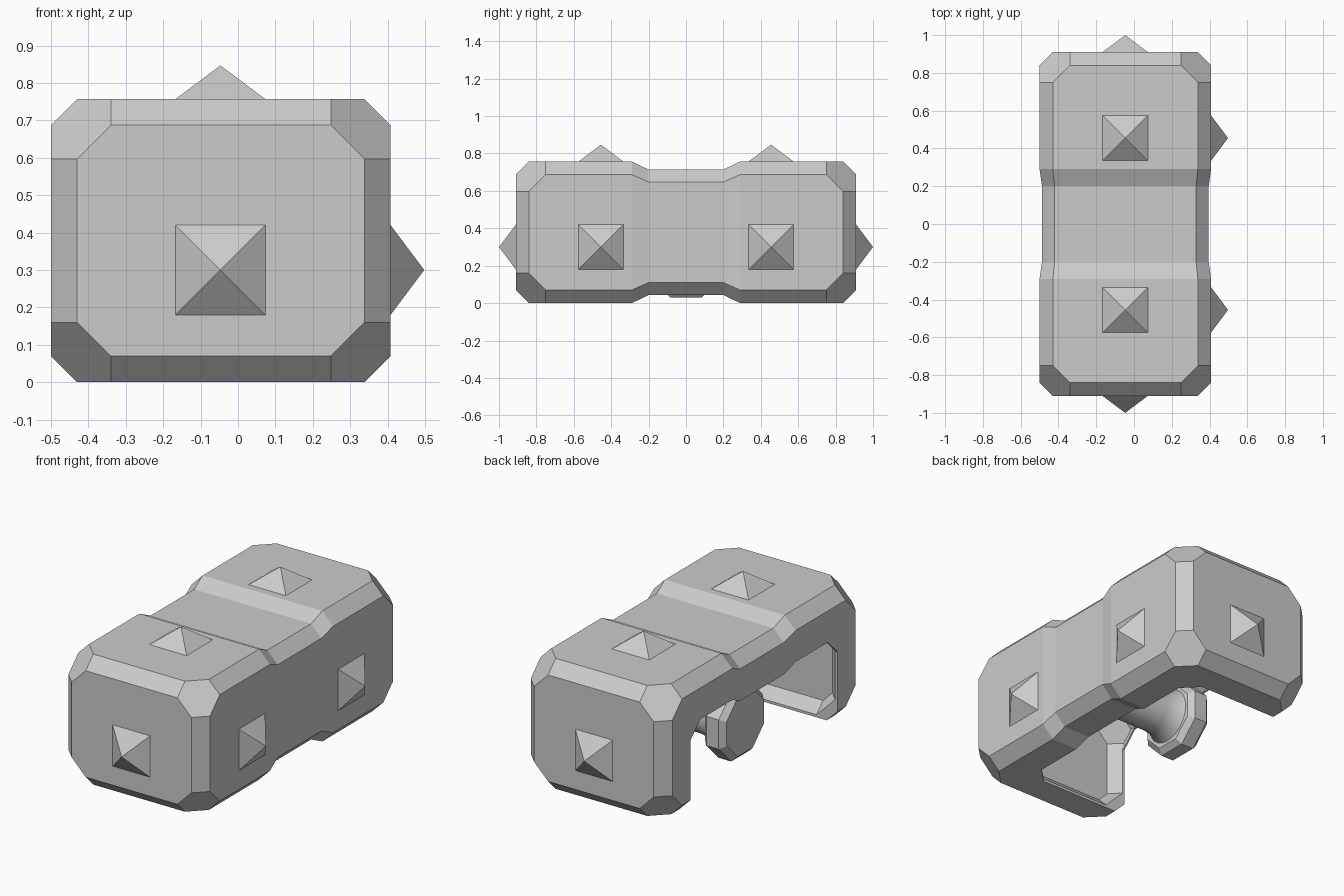
import bpy, bmesh
from math import pi, cos, sin, radians
from mathutils import Matrix, Vector

if "Cube" in bpy.data.objects:
    bpy.data.objects.remove(bpy.data.objects["Cube"])


def make(name, rings, turn=None):
    """Skin a closed solid through rings of equal length."""
    bm = bmesh.new()
    loops = [[bm.verts.new(p) for p in r] for r in rings]
    n = len(rings[0])
    for a, b in zip(loops, loops[1:]):
        for i in range(n):
            j = (i + 1) % n
            bm.faces.new((a[i], a[j], b[j], b[i]))
    bm.faces.new(loops[0])
    bm.faces.new(loops[-1])
    if turn:
        bm.transform(turn)
    bmesh.ops.recalc_face_normals(bm, faces=bm.faces)
    me = bpy.data.meshes.new(name)
    bm.to_mesh(me)
    bm.free()
    ob = bpy.data.objects.new(name, me)
    bpy.context.collection.objects.link(ob)
    return ob


def octagon(y, x0, x1, z0, z1, c):
    return [(x0 + c, y, z0), (x1 - c, y, z0), (x1, y, z0 + c), (x1, y, z1 - c),
            (x1 - c, y, z1), (x0 + c, y, z1), (x0, y, z1 - c), (x0, y, z0 + c)]


def block(name, x0, x1, z0, z1, h, c, k):
    """Chamfered block along y with clipped corners and a narrow waist."""
    half = [(h, c, c, k), (h - c, 0, 0, c + k), (h - c - k, 0, 0, c),
            (.29, 0, 0, c), (.2, .013, .043, c * .95)]
    st = [(-y, a, b, d) for y, a, b, d in half] + half[::-1]
    return make(name, [octagon(y, x0 + a, x1 - a, z0 + b, z1 - b, d)
                       for y, a, b, d in st])


# armour shell, hollow and open to the left and below
shell = block("armour_shell", -.5, .408, 0, .757, .91, .07, .09)
cavity = block("cavity_cutter", -.49, .23, .01, .575, .735, .065, .06)
opening = block("opening_cutter", -1.2, .17, -1.2, .505, .675, .09, .01)
for cutter in (cavity, opening):
    m = shell.modifiers.new("hollow", 'BOOLEAN')
    m.operation = 'DIFFERENCE'
    m.solver = 'EXACT'
    m.object = cutter
    bpy.context.view_layer.objects.active = shell
    bpy.ops.object.modifier_apply(modifier=m.name)
    bpy.data.objects.remove(cutter)


# pyramid studs
def stud(name, loc, normal):
    n = Vector(normal)
    bm = bmesh.new()
    bmesh.ops.create_cone(bm, cap_ends=True, segments=4, radius1=.12 * 2 ** .5,
                          radius2=0, depth=.09,
                          matrix=Matrix.Rotation(pi / 4, 4, 'Z'))
    bmesh.ops.remove_doubles(bm, verts=bm.verts, dist=1e-5)
    # keep the square base aligned with the axes
    if abs(bm.verts[:][0].co.x) < .01 and abs(bm.verts[:][0].co.y) > .13:
        bm.transform(Matrix.Rotation(pi / 4, 4, 'Z'))
    rot = n.to_track_quat('Z', 'Y').to_matrix().to_4x4()
    bm.transform(Matrix.Translation(Vector(loc) + n * .045) @ rot)
    me = bpy.data.meshes.new(name)
    bm.to_mesh(me)
    bm.free()
    bpy.context.collection.objects.link(bpy.data.objects.new(name, me))


for s in (-1, 1):
    stud("end_stud", (-.047, s * .91, .3), (0, s, 0))
    stud("side_stud", (.408, s * .455, .3), (1, 0, 0))
    stud("top_stud", (-.047, s * .455, .757), (0, 0, 1))

# round joint shaft from the inner wall, flared at the plate
rings = [[(x, r * cos(2 * pi * i / 32), .23 + r * sin(2 * pi * i / 32))
          for i in range(32)]
         for x, r in ((.25, .12), (-.14, .12), (-.2, .13), (-.25, .16))]
shaft = make("joint_shaft", rings)
bpy.ops.object.select_all(action='DESELECT')
bpy.context.view_layer.objects.active = shaft
shaft.select_set(True)
bpy.ops.object.shade_smooth_by_angle(angle=radians(35))

# octagonal arm plate with bevelled rims
plate = [octagon(y, -w, w, .23 - w, .23 + w, c)
         for y, w, c in ((.24, .17, .1), (.27, .2, .115), (.35, .2, .115), (.38, .17, .1))]
make("arm_plate", plate, Matrix.Rotation(pi / 2, 4, 'Z'))
